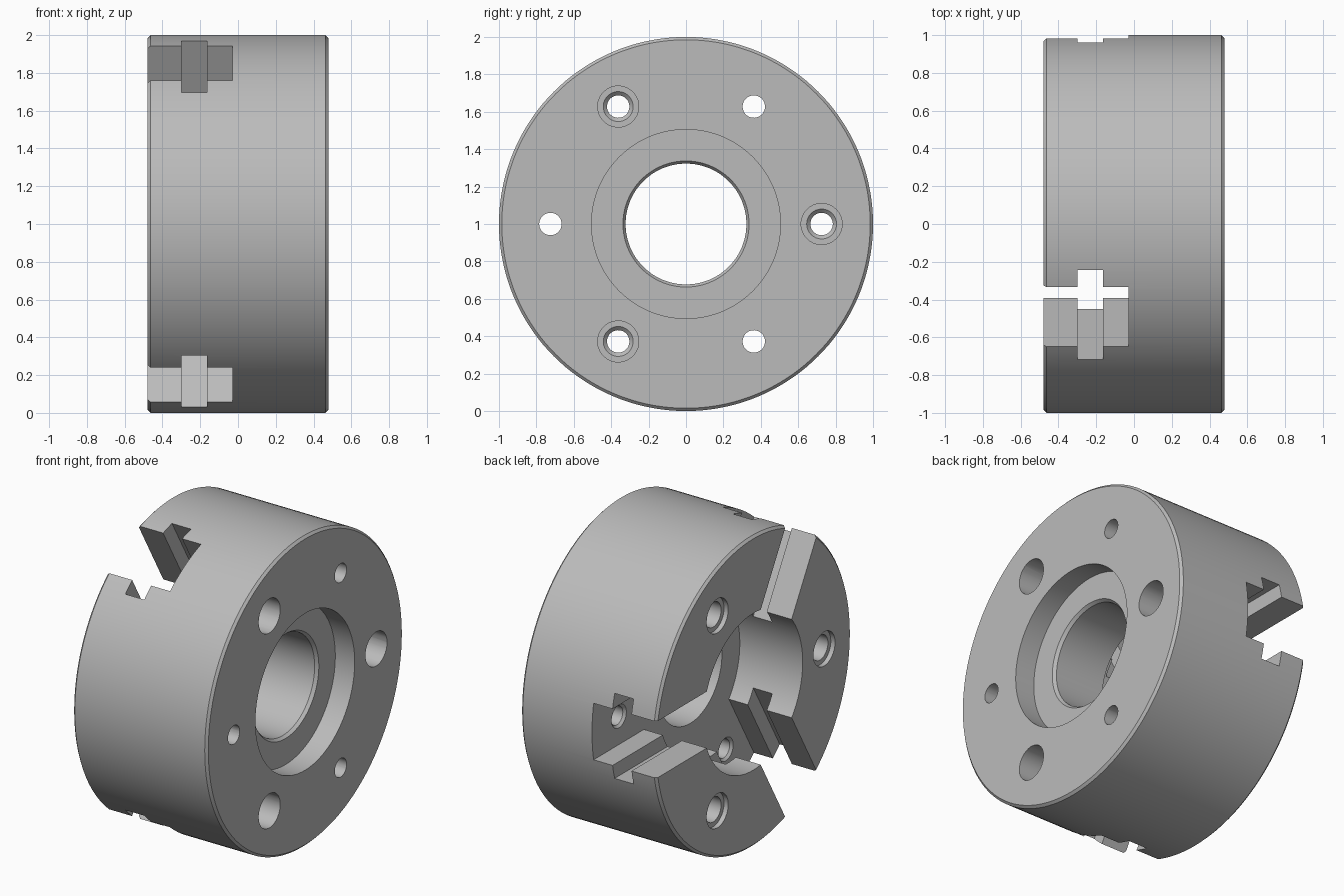
import bpy, bmesh, math
from mathutils import Matrix, Vector

cube = bpy.data.objects.get("Cube")
if cube:
    bpy.data.objects.remove(cube, do_unlink=True)

HALF = 0.478        # half thickness of the body
FLOOR = -0.03       # depth of the slots and the jaw-side bore
PITCH = 0.725       # bolt circle radius
CENTRE = Matrix.Translation((0, 0, 1))

steel = bpy.data.materials.new("grey_steel")
steel.use_nodes = True
steel.diffuse_color = (0.5, 0.5, 0.5, 1)
steel.node_tree.nodes["Principled BSDF"].inputs["Base Color"].default_value = (0.5, 0.5, 0.5, 1)


def finish(name, bm, matrix):
    bmesh.ops.remove_doubles(bm, verts=bm.verts, dist=1e-5)
    bmesh.ops.recalc_face_normals(bm, faces=bm.faces)
    bm.transform(matrix)
    mesh = bpy.data.meshes.new(name)
    bm.to_mesh(mesh)
    bm.free()
    mesh.materials.append(steel)
    obj = bpy.data.objects.new(name, mesh)
    bpy.context.collection.objects.link(obj)
    return obj


def lathe(name, profile, steps, matrix, closed=False):
    """Turn (x, radius) points around the x axis."""
    bm = bmesh.new()
    verts = [bm.verts.new((x, 0, r)) for x, r in profile]
    pairs = list(zip(verts, verts[1:]))
    if closed:
        pairs.append((verts[-1], verts[0]))
    edges = [bm.edges.new(p) for p in pairs]
    bmesh.ops.spin(bm, geom=verts + edges, cent=(0, 0, 0), axis=(1, 0, 0),
                   angle=math.tau, steps=steps)
    return finish(name, bm, matrix)


def slot_cutter(matrix):
    """Radial jaw slot with a cross-shaped section."""
    half = [(-0.6, 0.182), (-0.3, 0.182), (-0.3, 0.274),
            (-0.165, 0.274), (-0.165, 0.182), (FLOOR, 0.182)]
    section = half + [(x, -w) for x, w in reversed(half)]
    bm = bmesh.new()
    face = bm.faces.new([bm.verts.new((x, 0.37, w)) for x, w in section])
    out = bmesh.ops.extrude_face_region(bm, geom=[face])
    moved = [g for g in out["geom"] if isinstance(g, bmesh.types.BMVert)]
    bmesh.ops.translate(bm, verts=moved, vec=Vector((0, 0.8, 0)))
    return finish("slot_cutter", bm, matrix)


# Turned body: outer rim, mounting recess, centre bore and jaw-side bore
body = lathe("chuck_body", [
    (-HALF, 0.505), (-HALF, 0.985), (-HALF + 0.015, 1), (HALF - 0.015, 1),
    (HALF, 0.985), (HALF, 0.505), (0.34, 0.505), (0.34, 0.337),
    (0.32, 0.323), (FLOOR, 0.323), (FLOOR, 0.505)], 144, CENTRE, closed=True)

# Bolt holes sunk from the mounting face, opening in the slot floors
bolt_hole = [(0.6, 0), (0.6, 0.11), (0.15, 0.11), (0.15, 0.08), (0.13, 0.06),
             (FLOOR + 0.015, 0.06), (FLOOR, 0.075), (FLOOR - 0.02, 0.075), (FLOOR - 0.02, 0)]
# Bolt holes sunk from the jaw face between the slots
land_hole = [(-0.6, 0), (-0.6, 0.11), (-HALF + 0.03, 0.11), (-HALF + 0.03, 0.08),
             (0.1, 0.08), (0.1, 0.06), (0.6, 0.06), (0.6, 0)]

cutters = []
for i in range(3):
    turn = CENTRE @ Matrix.Rotation(i * math.tau / 3, 4, "X")
    between = CENTRE @ Matrix.Rotation((i + 0.5) * math.tau / 3, 4, "X")
    offset = Matrix.Translation((0, PITCH, 0))
    cutters += [slot_cutter(turn),
                lathe("bolt_cutter", bolt_hole, 32, turn @ offset),
                lathe("land_cutter", land_hole, 32, between @ offset)]

# Cut everything out of the body, then drop the cutters
bpy.ops.object.select_all(action="DESELECT")
bpy.context.view_layer.objects.active = body
body.select_set(True)
for cutter in cutters:
    cutter.hide_render = True
    mod = body.modifiers.new("cut", "BOOLEAN")
    mod.operation = "DIFFERENCE"
    mod.solver = "EXACT"
    mod.object = cutter
    bpy.ops.object.modifier_apply(modifier=mod.name)
    bpy.data.objects.remove(cutter, do_unlink=True)

bpy.ops.object.shade_smooth_by_angle(angle=math.radians(25))
